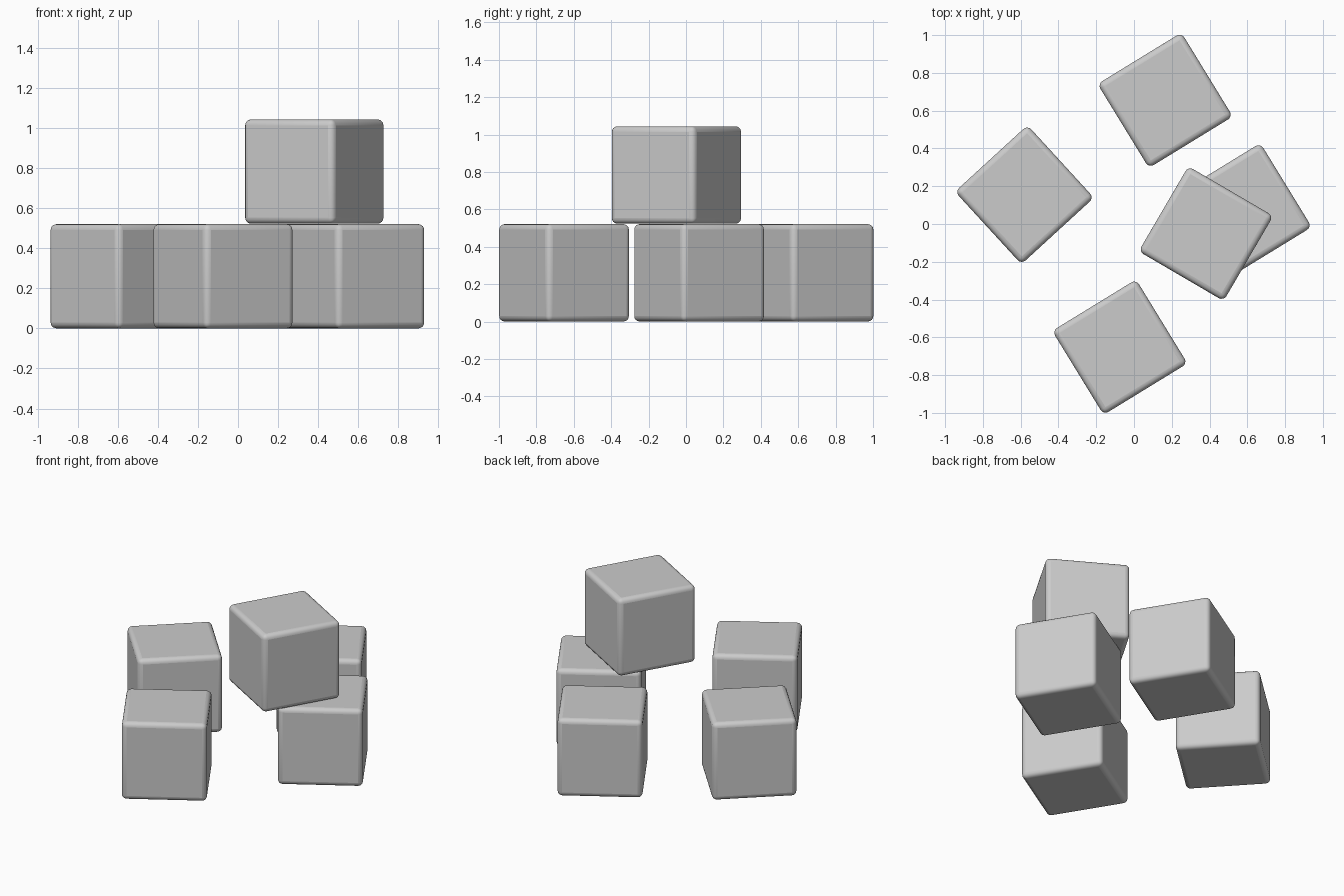
import bpy
from math import radians

if "Cube" in bpy.data.objects:
    bpy.data.objects.remove(bpy.data.objects["Cube"])

SIZE = 0.521
ROUND = 0.03


def block(name, x, y, z, turn):
    """Rounded cube standing on height z, turned about the vertical."""
    bpy.ops.mesh.primitive_cube_add(size=SIZE, location=(x, y, z + SIZE / 2),
                                    rotation=(0, 0, radians(turn)))
    obj = bpy.context.object
    obj.name = name
    bevel = obj.modifiers.new("rounded_edges", 'BEVEL')
    bevel.width = ROUND
    bevel.segments = 4
    bpy.ops.object.shade_smooth_by_angle(angle=radians(40))
    return obj


# Four blocks on the ground
block("left_block", -0.58, 0.155, 0, 42.5)
block("back_block", 0.165, 0.655, 0, 31.5)
block("front_block", -0.075, -0.652, 0, 31.5)
block("right_block", 0.583, 0.07, 0, 31.5)

# One block stacked on the right block
block("top_block", 0.381, -0.051, 0.523, -30.3)
